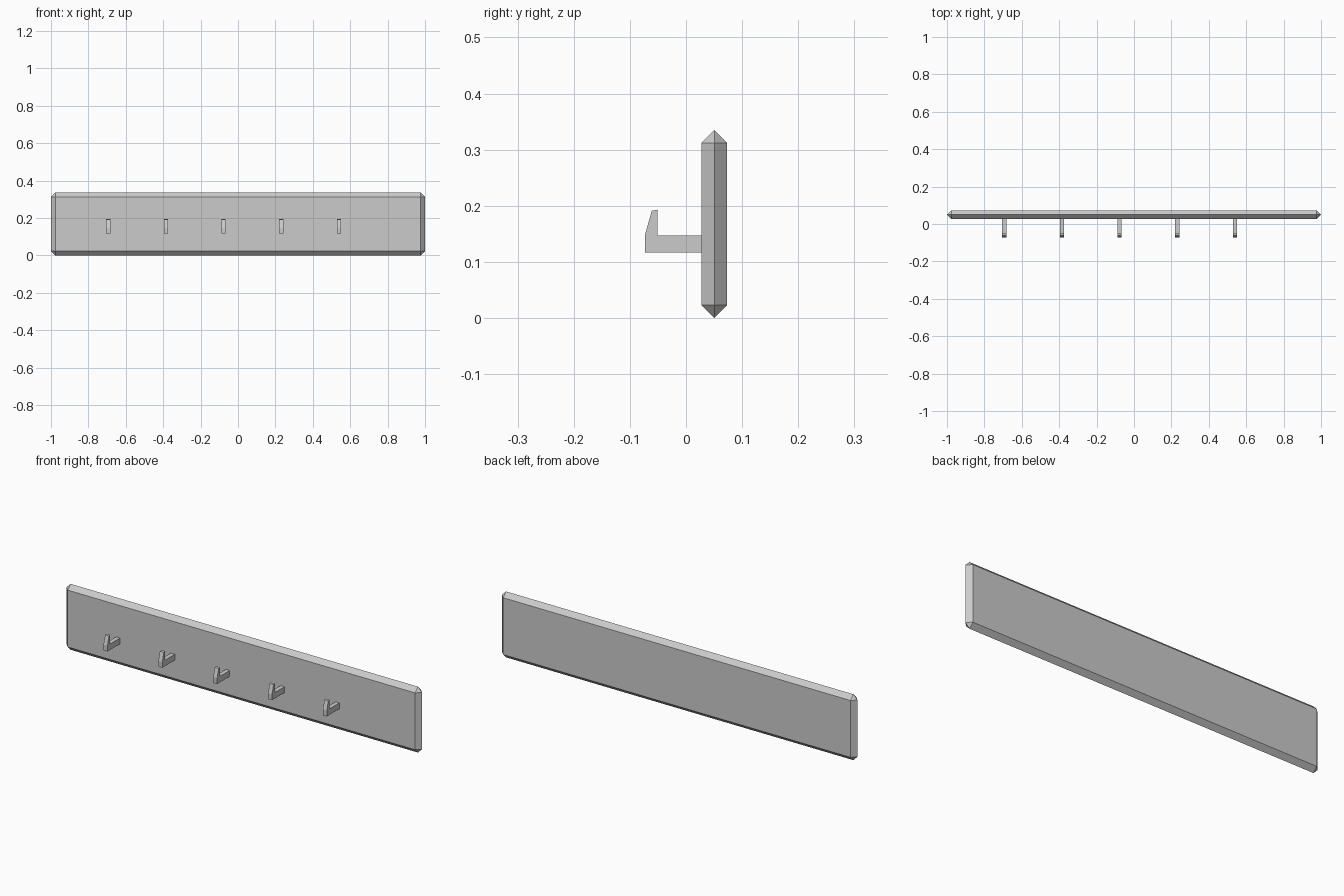
import bpy, bmesh
from itertools import product

cube = bpy.data.objects.get("Cube")
if cube:
    bpy.data.objects.remove(cube, do_unlink=True)

grey = bpy.data.materials.new("light_grey")
grey.use_nodes = True
COLOUR = (0.6, 0.6, 0.6, 1.0)
grey.diffuse_color = COLOUR
grey.node_tree.nodes["Principled BSDF"].inputs["Base Color"].default_value = COLOUR


def add_object(name, bm, location):
    bmesh.ops.recalc_face_normals(bm, faces=bm.faces[:])
    mesh = bpy.data.meshes.new(name)
    bm.to_mesh(mesh)
    bm.free()
    mesh.materials.append(grey)
    obj = bpy.data.objects.new(name, mesh)
    obj.location = location
    bpy.context.collection.objects.link(obj)
    return obj


# Backboard: slab whose edges are chamfered to a ridge at half its thickness
HALF_X, HALF_Z, CHAMFER = 1.0, 0.1675, 0.023
BOARD_Y = 0.0505
bm = bmesh.new()
for sx, sz in product((-1, 1), repeat=2):
    x, z = sx * (HALF_X - CHAMFER), sz * (HALF_Z - CHAMFER)
    for co in ((x, -CHAMFER, z), (x, CHAMFER, z),
               (sx * HALF_X, 0, z), (x, 0, sz * HALF_Z)):
        bm.verts.new(co)
bmesh.ops.convex_hull(bm, input=bm.verts[:])
bmesh.ops.dissolve_limit(bm, angle_limit=0.01, verts=bm.verts[:], edges=bm.edges[:])
add_object("backboard", bm, (0, BOARD_Y, HALF_Z))

# Hooks: one side profile (y, z) extruded across the hook's width
PROFILE = [(0.0275, 0.117), (-0.0735, 0.117), (-0.0735, 0.147), (-0.061, 0.191),
           (-0.051, 0.193), (-0.051, 0.147), (0.0275, 0.147)]
WIDTH, SPACING, FIRST_X = 0.022, 0.3085, -0.694
for i in range(5):
    bm = bmesh.new()
    side = bm.faces.new([bm.verts.new((-WIDTH / 2, y, z)) for y, z in PROFILE])
    extruded = bmesh.ops.extrude_face_region(bm, geom=[side], use_keep_orig=True)
    moved = [v for v in extruded["geom"] if isinstance(v, bmesh.types.BMVert)]
    bmesh.ops.translate(bm, verts=moved, vec=(WIDTH, 0, 0))
    add_object(f"hook_{i + 1}", bm, (FIRST_X + i * SPACING, 0, 0))
